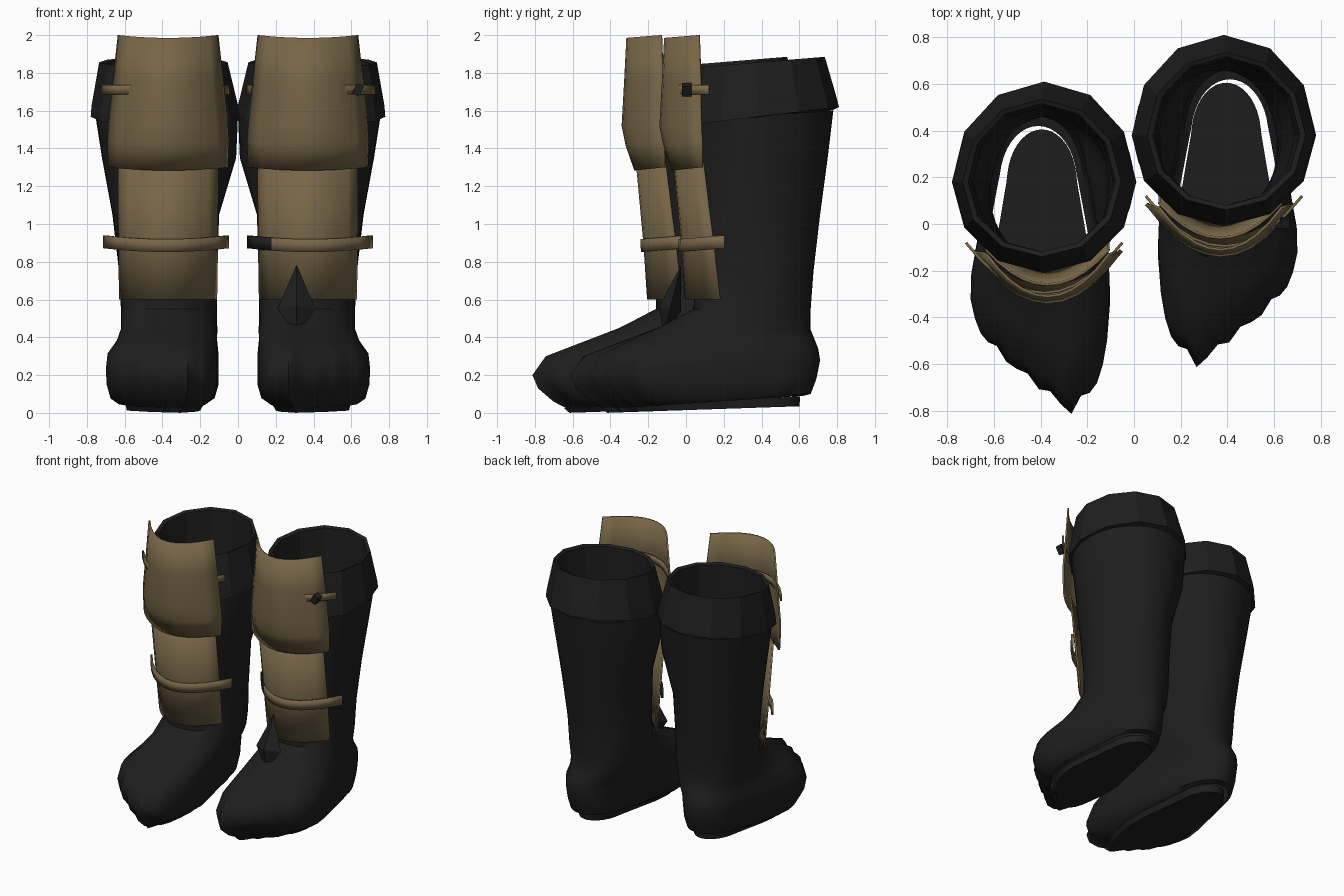
import bpy, bmesh, math
from mathutils import Matrix

cube = bpy.data.objects.get("Cube")
if cube:
    bpy.data.objects.remove(cube, do_unlink=True)


def material(name, rgb):
    m = bpy.data.materials.new(name)
    m.use_nodes = True
    m.diffuse_color = (*rgb, 1)
    b = m.node_tree.nodes["Principled BSDF"]
    b.inputs["Base Color"].default_value = (*rgb, 1)
    b.inputs["Roughness"].default_value = 0.8
    return m


BLACK = material("black leather", (0.013, 0.013, 0.013))
TAN = material("tan plate", (0.185, 0.134, 0.064))


def finish(name, bm, mat, side, angle=40, thick=0):
    """Place a part on its side; the right boot is mirrored and steps forward."""
    bm.transform(Matrix.Diagonal((side, 1, 1, 1)))
    bm.transform(Matrix.Translation((0, 0 if side > 0 else -0.2, 0)))
    bmesh.ops.recalc_face_normals(bm, faces=bm.faces)
    mesh = bpy.data.meshes.new(name)
    bm.to_mesh(mesh)
    bm.free()
    mesh.materials.append(mat)
    ob = bpy.data.objects.new(name, mesh)
    bpy.context.collection.objects.link(ob)
    if thick:
        mod = ob.modifiers.new("thickness", 'SOLIDIFY')
        mod.thickness = thick
        mod.offset = 0
    bpy.ops.object.select_all(action='DESELECT')
    ob.select_set(True)
    bpy.context.view_layer.objects.active = ob
    bpy.ops.object.shade_smooth_by_angle(angle=math.radians(angle))
    return ob


def loft(rings, sides, yc=0.38, cap=False):
    """Rings: front z, back z, x min, x max, front y, back y, front squareness, foot.
    The foot value slants the toes, ripples them and narrows the heel."""
    bm = bmesh.new()
    loops = []
    for zf, zb, x0, x1, yf, yb, n, foot in rings:
        loop = []
        for i in range(sides):
            a = math.tau * i / sides
            t = math.cos(a)
            if math.sin(a) < 0:
                h = max(0, 1 - abs(t) ** n) ** (1 / n)
                lobe = abs(math.sin(2.5 * math.pi * (t + 1)))
                h *= (1 - foot * abs(t + 0.45)) * (1 - 0.2 * foot * (1 - lobe))
                y = yc - (yc - yf) * h
            else:
                y = yc + (yb - yc) * math.sin(a)
            f = min(1, max(0, (y - yf) / (yb - yf)))
            k = min(1, max(0, (f - 0.4) / 0.4))
            x = (x0 + x1) / 2 + (x1 - x0) / 2 * t * (1 - 1.35 * foot * k)
            loop.append(bm.verts.new((x, y, zf + (zb - zf) * f)))
        loops.append(loop)
    for a, b in zip(loops, loops[1:]):
        for i in range(sides):
            j = (i + 1) % sides
            bm.faces.new((a[i], a[j], b[j], b[i]))
    if cap:
        bm.faces.new(loops[0])
        bm.faces.new(loops[-1])
    return bm


def curved_plate(rows, sag=0, cols=10, xc=0.37):
    """Rows: z, half width, front y, depth; the sheet wraps back at both sides."""
    bm = bmesh.new()
    grid = []
    for z, hw, yf, depth in rows:
        row = []
        for i in range(cols + 1):
            u = 2 * i / cols - 1
            row.append(bm.verts.new((xc + hw * u, yf + depth * u * u, z + sag * u * u)))
        grid.append(row)
    for a, b in zip(grid, grid[1:]):
        for i in range(cols):
            bm.faces.new((a[i], a[i + 1], b[i + 1], b[i]))
    return bm


BOOT = [
    (.02, .09, .16, .66, -.44, .62, 4, .25),
    (.06, .10, .12, .69, -.51, .66, 5, .25),
    (.13, .18, .10, .71, -.59, .69, 6, .25),
    (.20, .28, .10, .715, -.62, .71, 6, .25),
    (.30, .34, .10, .705, -.55, .70, 5, .22),
    (.38, .39, .10, .655, -.35, .68, 3.5, .15),
    (.45, .44, .10, .63, -.17, .66, 2.7, .08),
    (.55, .55, .11, .62, .04, .66, 2.2, 0),
    (.75, .75, .11, .63, .05, .675, 2.2, 0),
    (1.05, 1.05, .10, .665, .03, .71, 2.1, 0),
    (1.35, 1.35, .01, .72, .01, .75, 2, 0),
    (1.55, 1.60, .00, .755, .01, .78, 2, 0),
]
CUFF = [
    (1.53, 1.60, .02, .74, .02, .77, 2, 0),
    (1.52, 1.62, -.01, .78, -.01, .81, 2, 0),
    (1.60, 1.66, .0, .775, .0, .80, 2, 0),
    (1.83, 1.885, .055, .735, .06, .735, 2, 0),
    (1.82, 1.875, .08, .71, .08, .715, 2, 0),
    (1.50, 1.52, .09, .69, .08, .70, 2, 0),
]
SOLE = [
    (0, .035, .19, .61, -.43, .60, 4, .25),
    (.025, .088, .17, .62, -.46, .605, 4, .25),
]
UPPER = [
    (1.985, .262, -.11, .18),
    (1.75, .288, -.122, .20),
    (1.52, .312, -.135, .215),
    (1.42, .318, -.115, .20),
    (1.285, .312, -.068, .155),
]
LOWER = [
    (1.33, .262, -.06, .15),
    (.90, .26, -.02, .165),
    (.60, .255, .0, .18),
]
BAND = [(.852, .328, -.032, .235), (.92, .328, -.034, .235)]
STRAP = [(1.685, .335, -.095, .215), (1.735, .335, -.095, .215)]

for side, label in ((1, "left"), (-1, "right")):
    # Leather boot, folded cuff and sole
    finish(label + "_boot", loft(BOOT, 40), BLACK, side, 50)
    finish(label + "_cuff", loft(CUFF, 12), BLACK, side, 25)
    finish(label + "_sole", loft(SOLE, 40, cap=True), BLACK, side)
    # Shin guard with the strap that ties the knee plate on
    finish(label + "_knee_plate", curved_plate(UPPER, .015), TAN, side, thick=.012)
    finish(label + "_shin_plate", curved_plate(LOWER), TAN, side, thick=.012)
    finish(label + "_knee_strap", curved_plate(STRAP, xc=.385), TAN, side, thick=.012)
    band = finish(label + "_shin_band", curved_plate(BAND, .02, xc=.38), TAN, side, thick=.014)
    if side > 0:
        # Inner end of the left band is leather
        band.data.materials.append(BLACK)
        for p in band.data.polygons:
            if p.center.x < 0.18:
                p.material_index = 1

# Leather tab at the left knee strap
tab = bmesh.new()
bmesh.ops.create_cube(tab, size=1)
tab.transform(Matrix.Translation((.635, .005, 1.71)) @ Matrix.Rotation(.5, 4, 'Y')
              @ Matrix.Diagonal((.04, .05, .06, 1)))
finish("left_strap_tab", tab, BLACK, 1)

# Pointed leather tongue in front of the left shin plate
tongue = bmesh.new()
for height, turn in ((.24, 0), (.14, math.pi)):
    bmesh.ops.create_cone(tongue, segments=4, radius1=.1, radius2=0, depth=height,
                          matrix=Matrix.Rotation(turn, 4, 'X')
                          @ Matrix.Translation((0, 0, height / 2)))
tongue.transform(Matrix.Translation((.31, -.085, .55)) @ Matrix.Rotation(-.25, 4, 'X')
                 @ Matrix.Diagonal((1, .6, 1, 1)))
finish("left_tongue", tongue, BLACK, 1)
